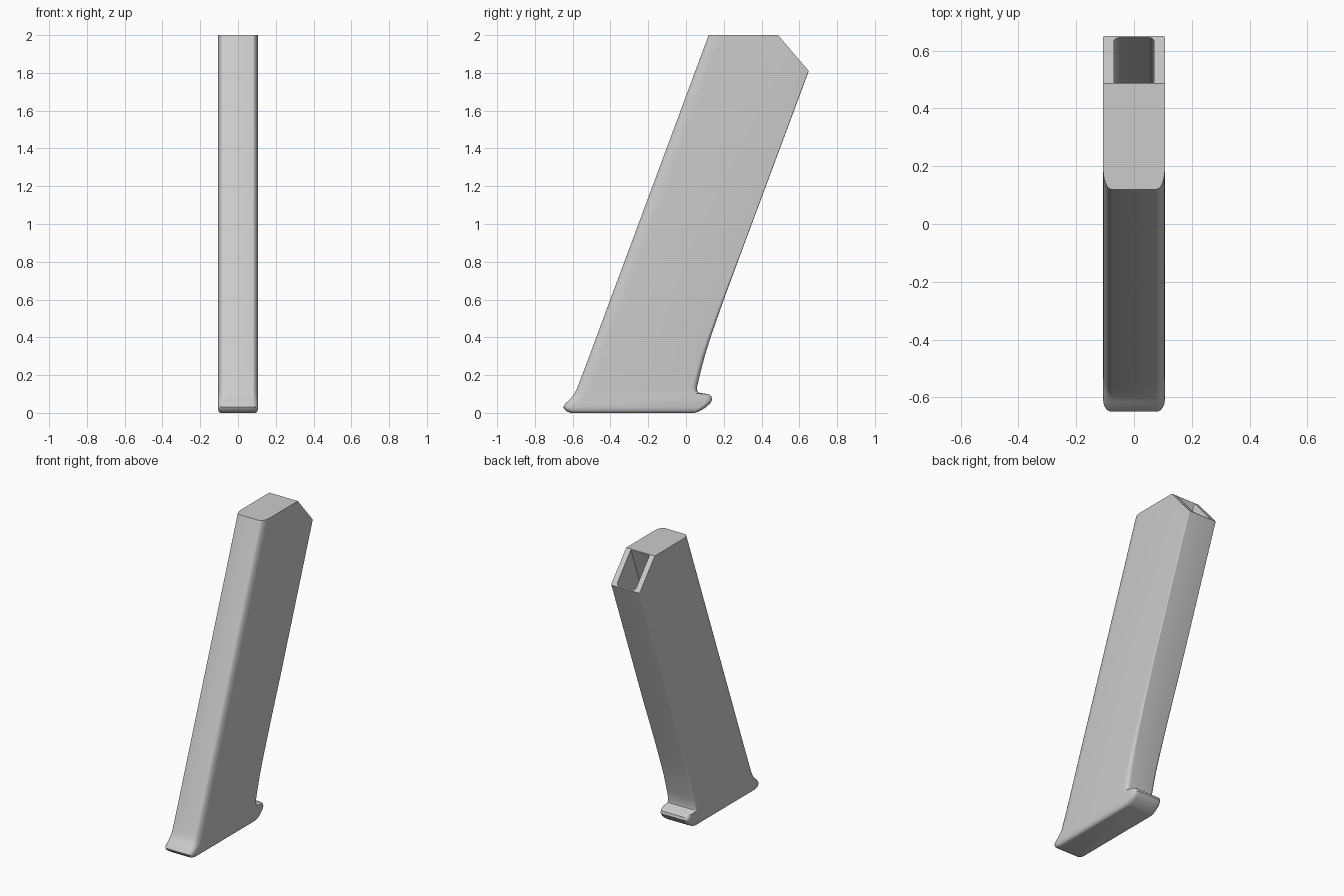
import bpy, bmesh, math
from mathutils import Vector

cube = bpy.data.objects.get("Cube")
if cube:
    bpy.data.objects.remove(cube, do_unlink=True)

grey = bpy.data.materials.new("light_grey")
grey.use_nodes = True
COLOUR = (0.6, 0.6, 0.6, 1)
grey.diffuse_color = COLOUR
grey.node_tree.nodes["Principled BSDF"].inputs["Base Color"].default_value = COLOUR

SLOPE = 0.372  # backward lean of the column per unit of height


def section(z, front, back, half, front_round, back_round, steps=6):
    """Rounded rectangle at height z; corner radii are (x, y) pairs."""
    corners = [(-1, front, front_round, 1), (1, front, front_round, 1),
               (1, back, back_round, -1), (-1, back, back_round, -1)]
    pts = []
    for i, (sx, y, (rx, ry), inward) in enumerate(corners):
        for k in range(steps + 1):
            a = math.pi / 2 * k / steps
            if i % 2:
                a = math.pi / 2 - a
            pts.append(Vector((sx * (half - rx + rx * math.cos(a)),
                               y + inward * ry * (1 - math.sin(a)), z)))
    return pts


def loft(sections):
    """Skin a stack of matching sections and cap both ends."""
    bm = bmesh.new()
    rings = [[bm.verts.new(p) for p in s] for s in sections]
    for low, high in zip(rings, rings[1:]):
        for i in range(len(low)):
            j = (i + 1) % len(low)
            bm.faces.new((low[i], low[j], high[j], high[i]))
    bm.faces.new(rings[0])
    bm.faces.new(rings[-1])
    bmesh.ops.recalc_face_normals(bm, faces=bm.faces)
    return bm


def make_object(name, bm):
    mesh = bpy.data.meshes.new(name)
    bm.to_mesh(mesh)
    bm.free()
    mesh.materials.append(grey)
    obj = bpy.data.objects.new(name, mesh)
    bpy.context.collection.objects.link(obj)
    return obj


# Side outline: height, front y, back y, half width, back corner radius
outline = [
    (0.0, -0.61, 0.045, 0.092, 0.02),
    (0.006, -0.628, 0.065, 0.101, 0.025),
    (0.018, -0.643, 0.088, 0.106, 0.03),
    (0.032, -0.65, 0.108, 0.107, 0.03),
    (0.05, -0.638, 0.128, 0.107, 0.03),
    (0.07, -0.617, 0.139, 0.107, 0.03),
    (0.088, -0.6, 0.134, 0.107, 0.03),
    (0.1, -0.592, 0.118, 0.107, 0.03),
    (0.105, -0.589, 0.075, 0.107, 0.03),
    (0.115, -0.584, 0.06, 0.107, 0.03),
    (0.135, -0.575, 0.058, 0.107, 0.03),
    (0.2, -0.55, 0.073, 0.107, 0.028),
    (0.3, -0.512, 0.099, 0.107, 0.025),
    (0.4, -0.475, 0.13, 0.107, 0.02),
    (0.6, -0.401, 0.2, 0.107, 0.014),
    (0.9, -0.289, 0.311, 0.107, 0.006),
    (2.0, 0.12, 0.721, 0.107, 0.006),
]
rows = []
for z, front, back, half, r in outline:
    depth = min(0.03 + 0.4 * z, 0.07)
    rows.append(section(z, front, back, half, (0.03, depth), (r, r)))
body_bm = loft(rows)

# Slanted mouth at the upper back
cut = bmesh.ops.bisect_plane(
    body_bm, geom=body_bm.verts[:] + body_bm.edges[:] + body_bm.faces[:],
    plane_co=(0, 0.487, 2), plane_no=(0, 0.19, 0.163), clear_outer=True)
rim = [e for e in cut["geom_cut"] if isinstance(e, bmesh.types.BMEdge)]
bmesh.ops.holes_fill(body_bm, edges=[e for e in body_bm.edges if e.is_boundary], sides=0)
bmesh.ops.recalc_face_normals(body_bm, faces=body_bm.faces)
body = make_object("magazine_body", body_bm)

# Hollow running down the column from the mouth
hollow = [section(z, 0.49 + SLOPE * (z - 2), 0.714 + SLOPE * (z - 2),
                  0.07, (0.004, 0.004), (0.02, 0.02)) for z in (1.0, 2.2)]
cutter = make_object("hollow_cutter", loft(hollow))
cutter.hide_render = True

bpy.context.view_layer.objects.active = body
body.select_set(True)
boolean = body.modifiers.new("hollow", 'BOOLEAN')
boolean.operation = 'DIFFERENCE'
boolean.solver = 'EXACT'
boolean.object = cutter
bpy.ops.object.modifier_apply(modifier=boolean.name)
bpy.data.objects.remove(cutter, do_unlink=True)

bpy.ops.object.shade_smooth_by_angle(angle=math.radians(35))
